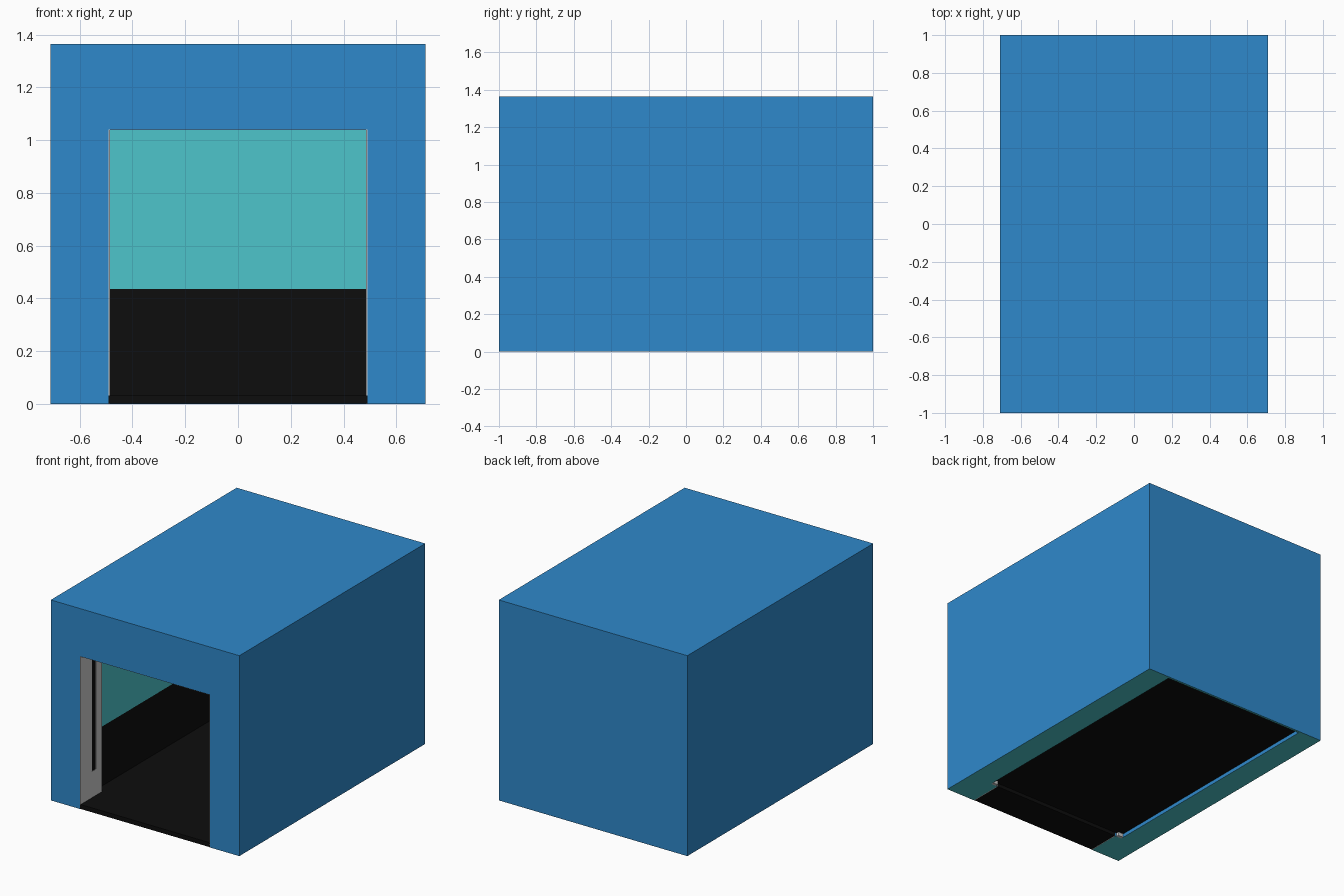
import bpy, bmesh

if "Cube" in bpy.data.objects:
    bpy.data.objects.remove(bpy.data.objects["Cube"])


def material(name, rgb):
    m = bpy.data.materials.new(name)
    m.diffuse_color = (*rgb, 1)
    m.use_nodes = True
    m.node_tree.nodes["Principled BSDF"].inputs["Base Color"].default_value = m.diffuse_color
    return m


BLUE = material("blue_paint", (0.028, 0.25, 0.597))
TEAL = material("teal_lining", (0.074, 0.558, 0.597))
BLACK = material("black_lining", (0.004, 0.004, 0.004))

W, H = 0.71, 1.365        # outer half width, height
DW, DH = 0.49, 1.04       # doorway half width, height
RW, RH = 0.54, 1.20       # room half width, height
Y0, Y1, Y2, Y3 = -1.0, -0.77, 0.985, 1.0
FLOOR = 0.025


def box(name, x, y, z, mat=None):
    bm = bmesh.new()
    bmesh.ops.create_cube(bm, size=1)
    for v in bm.verts:
        for i, (a, b) in enumerate((x, y, z)):
            v.co[i] = a if v.co[i] < 0 else b
    me = bpy.data.meshes.new(name)
    bm.to_mesh(me)
    bm.free()
    ob = bpy.data.objects.new(name, me)
    bpy.context.collection.objects.link(ob)
    if mat:
        me.materials.append(mat)
    return ob


# Shell: one hollow block with a narrower doorway at the front, open below
bm = bmesh.new()


def arch(w, h, y):
    return [bm.verts.new((sx * w, y, z)) for sx, z in ((-1, 0), (-1, h), (1, h), (1, 0))]


out_f, out_b = arch(W, H, Y0), arch(W, H, Y3)
door_f, door_b = arch(DW, DH, Y0), arch(DW, DH, Y1)
room_f, room_b = arch(RW, RH, Y1), arch(RW, RH, Y2)


def tunnel(a, b):
    for i in range(3):
        bm.faces.new((a[i], a[i + 1], b[i + 1], b[i]))


tunnel(out_f, out_b)
tunnel(door_f, door_b)
tunnel(room_f, room_b)
bm.faces.new(out_f + door_f[::-1])
bm.faces.new(room_f + door_b[::-1])
bm.faces.new(out_b)
bm.faces.new(room_b)
rim = [door_f[0], door_b[0], room_f[0], room_b[0], room_b[3], room_f[3], door_b[3], door_f[3]]
under = bm.faces.new([out_f[0]] + rim + [out_f[3], out_b[3], out_b[0]])
under.material_index = 1
bmesh.ops.recalc_face_normals(bm, faces=bm.faces)
me = bpy.data.meshes.new("shell")
bm.to_mesh(me)
bm.free()
me.materials.append(BLUE)
me.materials.append(TEAL)
bpy.context.collection.objects.link(bpy.data.objects.new("shell", me))

# Floor and doorway threshold
box("floor", (-RW, RW), (Y1, Y2), (FLOOR, FLOOR + 0.006), BLACK)
box("threshold", (-DW, DW), (Y0 + 0.001, Y1), (0.001, FLOOR + 0.006), BLACK)

# Two-tone wall lining: black below, teal above
SPLIT, T = 0.435, 0.006
for tone, mat, z in (("lower", BLACK, (FLOOR, SPLIT)), ("upper", TEAL, (SPLIT, RH))):
    box(tone + "_back_panel", (-RW, RW), (Y2 - T, Y2), z, mat)
    box(tone + "_left_panel", (-RW, -RW + T), (Y1, Y2), z, mat)
    box(tone + "_right_panel", (RW - T, RW), (Y1, Y2), z, mat)
box("ceiling_panel", (-RW, RW), (Y1, Y2), (RH - T, RH), TEAL)

# Grey door surround with a dark vertical slot on each side
for side, s in (("left", -1), ("right", 1)):
    def jamb(name, y, z, depth, mat=None):
        xs = sorted((s * (DW + 0.001), s * (DW - depth)))
        box(side + "_" + name, xs, y, z, mat)
    jamb("jamb", (Y0 + 0.001, -0.875), (0, DH), 0.004)
    jamb("slot", (-0.875, -0.835), (0.21, DH), 0.002, BLACK)
    jamb("slot_base", (-0.875, -0.835), (0, 0.21), 0.004)
    jamb("rear_post", (-0.835, Y1), (0, DH), 0.004)
    # small foot behind the post
    box(side + "_post_foot", sorted((s * 0.50, s * RW)), (Y1, Y1 + 0.02), (0, 0.21))
box("lintel_lining", (-DW, DW), (Y0 + 0.001, Y1), (DH - 0.002, DH))
